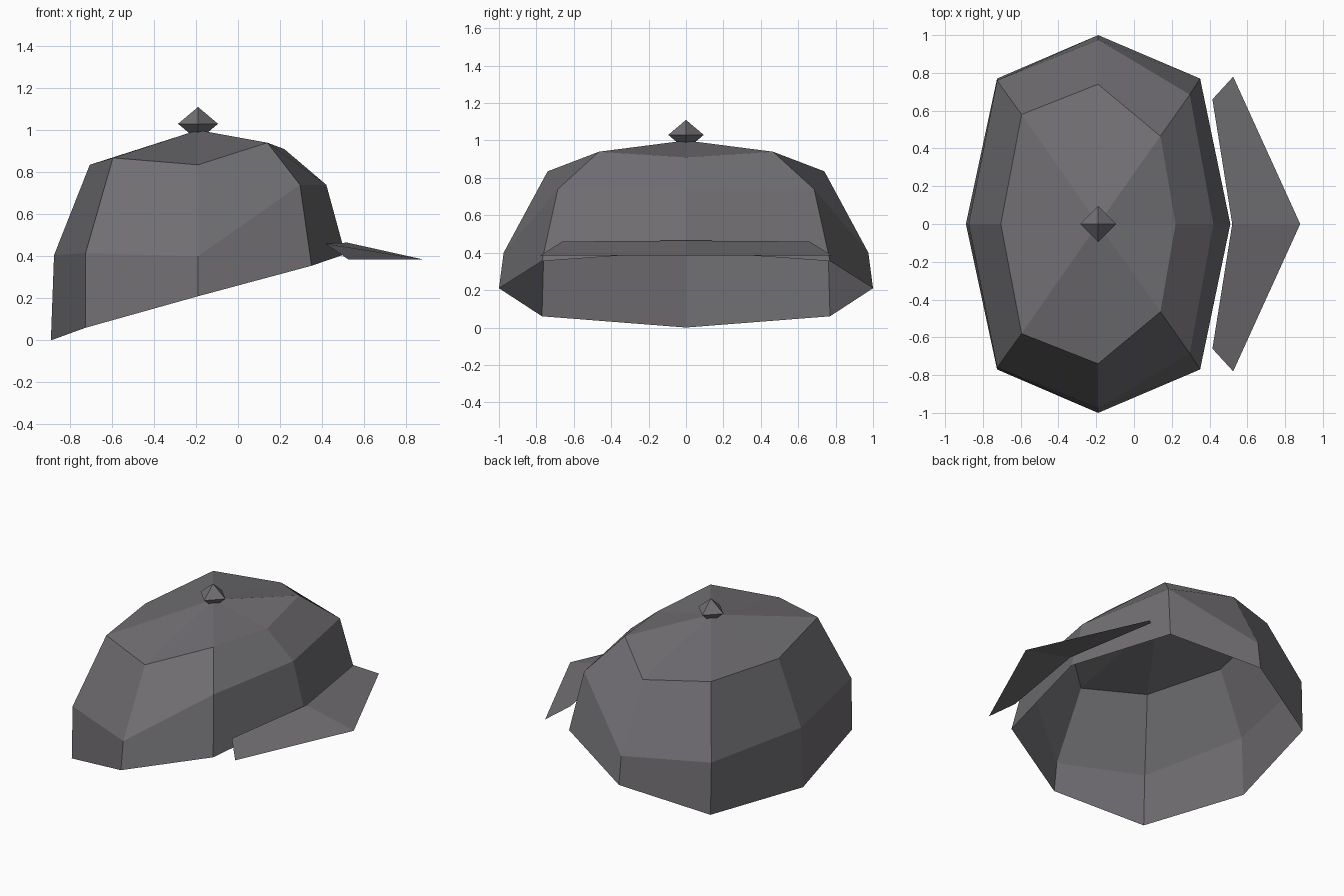
import bpy
import bmesh

default_cube = bpy.data.objects.get("Cube")
if default_cube:
    bpy.data.objects.remove(default_cube, do_unlink=True)

# One dark grey cloth colour for the whole cap
GREY = (0.165, 0.158, 0.170, 1.0)
cloth = bpy.data.materials.new("dark_grey_cloth")
cloth.use_nodes = True
cloth.diffuse_color = GREY
shader = cloth.node_tree.nodes["Principled BSDF"]
shader.inputs["Base Color"].default_value = GREY
shader.inputs["Roughness"].default_value = 0.9

CENTRE_X = -0.19


def make_object(name, bm):
    """Turn a bmesh into a flat-shaded cloth object."""
    mesh = bpy.data.meshes.new(name)
    bm.to_mesh(mesh)
    bm.free()
    mesh.materials.append(cloth)
    obj = bpy.data.objects.new(name, mesh)
    bpy.context.collection.objects.link(obj)
    return obj


def mirror_across_y(obj):
    """Complete a half model by reflecting it over the y = 0 seam."""
    mirror = obj.modifiers.new("other_half", "MIRROR")
    mirror.use_axis = (False, True, False)
    mirror.use_clip = True
    mirror.merge_threshold = 0.002


def bridge(bm, lower, upper):
    """Fill quads between two open rows of vertices."""
    for i in range(len(lower) - 1):
        bm.faces.new((lower[i], lower[i + 1], upper[i + 1], upper[i]))


# Crown: three half rings from the visor side round to the nape, then the apex
rim = [(0.51, 0, 0.41), (0.35, 0.77, 0.355), (CENTRE_X, 1, 0.21),
       (-0.725, 0.77, 0.06), (-0.89, 0, 0)]
middle = [(0.42, 0, 0.74), (0.295, 0.685, 0.74), (CENTRE_X, 0.975, 0.40),
          (-0.725, 0.76, 0.415), (-0.875, 0, 0.405)]
shoulder = [(0.22, 0, 0.91), (0.14, 0.465, 0.94), (CENTRE_X, 0.74, 0.835),
            (-0.595, 0.58, 0.868), (-0.705, 0, 0.835)]

bm = bmesh.new()
rows = [[bm.verts.new(point) for point in row] for row in (rim, middle, shoulder)]
for lower, upper in zip(rows, rows[1:]):
    bridge(bm, lower, upper)
apex = bm.verts.new((CENTRE_X, 0, 1.0))
for a, b in zip(rows[-1], rows[-1][1:]):
    bm.faces.new((a, b, apex))
mirror_across_y(make_object("crown", bm))

# Visor: a thin folded sheet sloping down away from the crown
bm = bmesh.new()
outer = [bm.verts.new(p) for p in [(0.88, 0, 0.385), (0.525, 0.78, 0.385)]]
inner = [bm.verts.new(p) for p in [(0.52, 0, 0.465), (0.415, 0.66, 0.46)]]
bridge(bm, outer, inner)
mirror_across_y(make_object("visor", bm))

# Button: a squashed octahedron sitting on the apex
bm = bmesh.new()
bmesh.ops.create_uvsphere(bm, u_segments=4, v_segments=2, radius=1)
bmesh.ops.scale(bm, vec=(0.095, 0.095, 0.08), verts=bm.verts)
bmesh.ops.translate(bm, vec=(CENTRE_X, 0, 1.03), verts=bm.verts)
make_object("top_button", bm)
